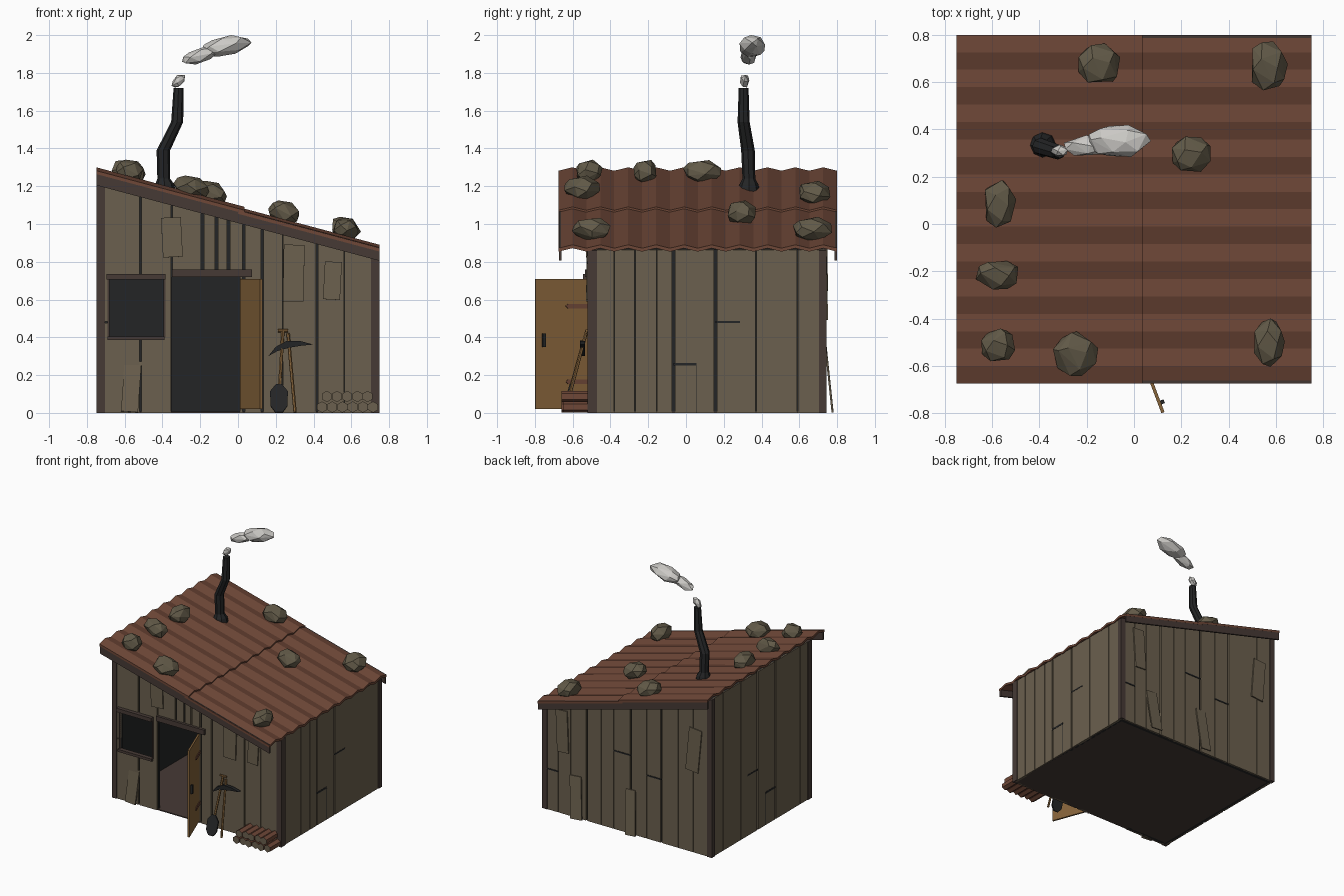
import bpy, bmesh, math, random
from mathutils import Matrix, Vector

cube = bpy.data.objects.get("Cube")
if cube:
    bpy.data.objects.remove(cube)


def material(name, code):
    chans = [int(code[i:i + 2], 16) / 255 for i in (0, 2, 4)]
    col = [c / 12.92 if c < 0.04 else ((c + 0.055) / 1.055) ** 2.4 for c in chans] + [1]
    m = bpy.data.materials.new(name)
    m.use_nodes = True
    m.diffuse_color = col
    m.node_tree.nodes["Principled BSDF"].inputs["Base Color"].default_value = col
    return m


WOOD = material("weathered wood", "6B604E")
TRIM = material("dark trim wood", "463A35")
RUST = material("rusty red", "6E4737")
BLACK = material("sooty black", "242526")
DOOR = material("golden wood", "85633A")
STONE = material("grey brown stone", "625A48")
SMOKE = material("pale smoke", "CBC9C5")


def finish(name, bm, *mats, rule=None):
    bmesh.ops.recalc_face_normals(bm, faces=bm.faces)
    if rule:
        for f in bm.faces:
            f.material_index = rule(f)
    me = bpy.data.meshes.new(name)
    bm.to_mesh(me)
    bm.free()
    for m in mats:
        me.materials.append(m)
    ob = bpy.data.objects.new(name, me)
    bpy.context.collection.objects.link(ob)
    return ob


def roof(x, drop=0.0):
    return 1.3 - 0.2667 * (x + 0.75) - drop


def eave(x):
    return roof(x, 0.04)


def add_box(bm, x0, x1, y0, y1, z0, z1, matrix=None):
    """Box whose bottom and top may be heights or functions of x."""
    level = lambda z, x: z(x) if callable(z) else z
    ring = [(x0, y0), (x1, y0), (x1, y1), (x0, y1)]
    low = [bm.verts.new((x, y, level(z0, x))) for x, y in ring]
    top = [bm.verts.new((x, y, level(z1, x))) for x, y in ring]
    bm.faces.new(low[::-1])
    bm.faces.new(top)
    for i in range(4):
        j = (i + 1) % 4
        bm.faces.new((low[i], low[j], top[j], top[i]))
    if matrix:
        bmesh.ops.transform(bm, matrix=matrix, verts=low + top)


def boxes(name, mat, *specs, matrix=None):
    bm = bmesh.new()
    for s in specs:
        add_box(bm, *s, matrix=matrix)
    return finish(name, bm, mat)


def add_rod(bm, a, b, r, sides=6):
    a, b = Vector(a), Vector(b)
    m = Matrix.Translation((a + b) / 2) @ (b - a).to_track_quat('Z', 'Y').to_matrix().to_4x4()
    bmesh.ops.create_cone(bm, cap_ends=True, segments=sides, radius1=r, radius2=r,
                          depth=(b - a).length, matrix=m)


def plate(name, mat, outline, depth, matrix):
    """Flat outline in x and z, thickened along y."""
    bm = bmesh.new()
    face = bm.faces.new([bm.verts.new((x, 0, z)) for x, z in outline])
    ext = bmesh.ops.extrude_face_region(bm, geom=[face])["geom"]
    bmesh.ops.translate(bm, vec=(0, depth, 0),
                        verts=[v for v in ext if isinstance(v, bmesh.types.BMVert)])
    bmesh.ops.transform(bm, matrix=matrix, verts=bm.verts)
    return finish(name, bm, mat)


def blob(name, mat, centre, size, tilt, count, seed):
    """Faceted lump: convex hull of jittered points on an ellipsoid."""
    rng = random.Random(seed)
    bm = bmesh.new()
    for i in range(count):
        u = 1 - 2 * (i + 0.5) / count
        a = i * 2.4 + rng.uniform(-0.35, 0.35)
        d = Vector((math.cos(a) * math.sqrt(1 - u * u), math.sin(a) * math.sqrt(1 - u * u), u))
        bm.verts.new([d[k] * size[k] * 1.06 for k in range(3)])
    bmesh.ops.convex_hull(bm, input=bm.verts)
    bmesh.ops.transform(bm, verts=bm.verts,
                        matrix=Matrix.Translation(centre) @ Matrix.Rotation(tilt, 4, 'Y'))
    return finish(name, bm, mat)


# Dark inner shell and floor, seen through openings and plank gaps
shell = [(-0.73, -0.68, 0, eave), (-0.68, -0.39, 0, 0.39), (-0.68, -0.39, 0.71, eave),
         (-0.39, -0.35, 0, eave), (-0.35, 0.01, 0.72, eave), (0.01, 0.73, 0, eave)]
boxes("inner_shell", BLACK, *[(a, b, -0.5, -0.48, c, d) for a, b, c, d in shell],
      (-0.73, 0.73, 0.7, 0.725, 0, eave), (-0.73, -0.71, -0.5, 0.72, 0, eave),
      (0.71, 0.73, -0.5, 0.72, 0, eave))
boxes("floor", TRIM, (-0.735, 0.735, -0.51, 0.73, 0, 0.008))

# Front planks around the door and window
front = [(-0.71, -0.68, 0, 0.475), (-0.71, -0.68, 0.485, eave), (-0.68, -0.522, 0, 0.39),
         (-0.68, -0.522, 0.71, eave), (-0.51, -0.39, 0, 0.39), (-0.51, -0.39, 0.71, eave),
         (-0.39, -0.356, 0, eave), (-0.346, -0.195, 0.72, eave), (-0.181, -0.121, 0.72, eave),
         (-0.107, -0.057, 0.72, eave), (-0.043, 0.01, 0.72, eave), (0.01, 0.023, 0, eave),
         (0.037, 0.123, 0, eave), (0.135, 0.236, 0, eave), (0.239, 0.414, 0, eave),
         (0.424, 0.56, 0, eave), (0.563, 0.71, 0, eave)]
boxes("front_planks", WOOD, *[(a, b, -0.515, -0.495, c, d) for a, b, c, d in front])


# Planks on the other walls, with a few wide gaps
def spans(breaks, wide):
    gap = [0.007 if i in wide else 0.002 for i in range(len(breaks))]
    return [(breaks[i] + gap[i], breaks[i + 1] - gap[i + 1]) for i in range(len(breaks) - 1)]


sides = [-0.5, -0.38, -0.27, -0.155, -0.066, 0.156, 0.37, 0.59, 0.73]
for name, s in (("left", 1), ("right", -1)):
    x0, x1 = sorted((s * 0.725, s * 0.742))
    boxes(name + "_planks", WOOD, *[(x0, x1, a, b, 0, eave) for a, b in spans(sides, (4, 5))])
    c0, c1 = sorted((s * 0.735, s * 0.744))
    boxes(name + "_board_cuts", BLACK, (c0, c1, -0.066, 0.055, 0.25, 0.264),
          (c0, c1, 0.156, 0.285, 0.476, 0.486), (c0, c1, 0.055, 0.058, 0, 0.25))
back = [-0.72, -0.58, -0.45, -0.3, -0.17, -0.03, 0.12, 0.23, 0.36, 0.5, 0.61, 0.72]
boxes("back_planks", WOOD, *[(a, b, 0.72, 0.738, 0, eave) for a, b in spans(back, (3, 5, 8))])
boxes("back_board_cuts", BLACK, (-0.3, -0.17, 0.73, 0.742, 0.5, 0.51),
      (-0.03, 0.12, 0.73, 0.742, 0.62, 0.63), (0.61, 0.71, 0.73, 0.742, 0.32, 0.33))

# Corner posts and roof edge boards
boxes("corner_posts", TRIM, *[(min(s * 0.705, s * 0.748), max(s * 0.705, s * 0.748), a, b, 0, eave)
                              for s in (-1, 1) for a, b in ((-0.522, -0.47), (0.705, 0.743))])
boxes("roof_edge_boards", TRIM, *[(-0.748, 0.748, a, a + 0.014, lambda x: roof(x, 0.095),
                                   lambda x: roof(x, 0.025)) for a in (-0.672, 0.785)])

# Crooked patch boards: x, z, width, height, roll, wall side
patches = [(-0.35, 0.93, 0.105, 0.21, -3, -1), (0.295, 0.74, 0.11, 0.3, 1, -1),
           (0.5, 0.7, 0.09, 0.2, 3, -1), (-0.565, 0.14, 0.09, 0.27, 4, -1),
           (0.57, 0.66, 0.1, 0.33, 3, 1), (0.44, 0.17, 0.1, 0.33, 5, 1),
           (-0.04, 0.18, 0.09, 0.35, 4, 1), (-0.59, 0.82, 0.11, 0.34, -5, 1)]
for i, (x, z, w, h, roll, s) in enumerate(patches):
    lean = s * (6 if z < 0.2 else 1)
    y = -0.522 if s < 0 else (0.758 if z < 0.2 else 0.744)
    m = (Matrix.Translation((x, y, z)) @ Matrix.Rotation(math.radians(lean), 4, 'X')
         @ Matrix.Rotation(math.radians(roll), 4, 'Y'))
    boxes(f"patch_board_{i + 1}", WOOD, (-w / 2, w / 2, -0.005, 0.005, -h / 2, h / 2), matrix=m)

# Window and door frames
boxes("window_frame", TRIM, (-0.695, -0.385, -0.545, -0.5, 0.705, 0.735),
      (-0.69, -0.388, -0.535, -0.5, 0.385, 0.405),
      (-0.69, -0.68, -0.52, -0.49, 0.4, 0.71), (-0.395, -0.385, -0.52, -0.49, 0.4, 0.71))
boxes("door_lintel", TRIM, (-0.35, 0.075, -0.535, -0.5, 0.72, 0.76))

# Open door with straps and handle
swing = Matrix.Translation((0.018, -0.52, 0)) @ Matrix.Rotation(math.radians(-69.4), 4, 'Z')
boxes("door", DOOR, (0, 0.297, -0.007, 0.007, 0.02, 0.71), matrix=swing)
boxes("door_handle", BLACK, (0.245, 0.262, 0.007, 0.022, 0.35, 0.42), matrix=swing)
for i, z in enumerate((0.165, 0.565)):
    strap = [(0, z - 0.012), (0.115, z - 0.012), (0.13, z), (0.115, z + 0.012), (0, z + 0.012)]
    plate(f"door_strap_{i + 1}", RUST, strap, 0.007, swing @ Matrix.Translation((0, 0.006, 0)))


# Two overlapping corrugated roof sheets
def roof_sheet(name, x0, x1, drop):
    bm = bmesh.new()
    n, y0, y1 = 20, -0.675, 0.8
    line = [(y0 + (y1 - y0) * i / n, 0 if i % 2 else -0.018) for i in range(n + 1)]
    ring = line + [(y, z - 0.018) for y, z in reversed(line)]
    a, b = [[bm.verts.new((x, y, roof(x, drop) + z)) for y, z in ring] for x in (x0, x1)]
    for i in range(len(ring)):
        j = (i + 1) % len(ring)
        bm.faces.new((a[i], a[j], b[j], b[i]))
    for ends in (a, b):
        for i in range(n):
            bm.faces.new((ends[i], ends[i + 1], ends[-2 - i], ends[-1 - i]))
    finish(name, bm, RUST)


roof_sheet("upper_roof_sheet", -0.75, 0.035, 0)
roof_sheet("lower_roof_sheet", 0, 0.75, 0.01)

# Stones weighing down the roof: x, y, width, depth
stones = [(-0.147, 0.675, 0.18, 0.18), (0.565, 0.67, 0.165, 0.21), (0.243, 0.295, 0.17, 0.16),
          (-0.57, 0.085, 0.14, 0.2), (-0.575, -0.215, 0.19, 0.125), (-0.575, -0.515, 0.145, 0.145),
          (-0.247, -0.55, 0.19, 0.185), (0.57, -0.5, 0.13, 0.2)]
for i, (x, y, w, d) in enumerate(stones):
    blob(f"roof_stone_{i + 1}", STONE, (x, y, roof(x) + 0.025), (w / 2, d / 2, 0.062), 0.26, 19, i)

# Crooked stovepipe
bm = bmesh.new()
pipe = [(-0.388, 0.333, 1.16, 0.062), (-0.388, 0.333, 1.21, 0.05), (-0.393, 0.333, 1.24, 0.034),
        (-0.395, 0.328, 1.39, 0.036), (-0.322, 0.305, 1.54, 0.032), (-0.315, 0.305, 1.72, 0.026)]
rings = [[bm.verts.new((x + r * math.cos(k * math.pi / 4), y + r * math.sin(k * math.pi / 4), z))
          for k in range(8)] for x, y, z, r in pipe]
for p, q in zip(rings, rings[1:]):
    for k in range(8):
        bm.faces.new((p[k], p[k - 7], q[k - 7], q[k]))
bm.faces.new(rings[0])
bm.faces.new(rings[-1])
finish("stovepipe", bm, BLACK)

# Smoke puffs
blob("smoke_small", SMOKE, (-0.315, 0.31, 1.758), (0.046, 0.024, 0.026), -0.85, 14, 3)
blob("smoke_middle", SMOKE, (-0.205, 0.33, 1.89), (0.095, 0.045, 0.038), -0.3, 18, 5)
blob("smoke_large", SMOKE, (-0.065, 0.35, 1.942), (0.133, 0.068, 0.05), -0.22, 22, 8)

# Stacked firewood: bark sides, pale cut ends
bm = bmesh.new()
for row, count in enumerate((6, 5)):
    for i in range(count):
        x, z = 0.445 + 0.054 * i + 0.025 * row, 0.031 + 0.056 * row
        add_rod(bm, (x, -0.66 + 0.008 * (i % 2), z), (x, -0.505, z), 0.03)
finish("firewood", bm, RUST, WOOD, rule=lambda f: int(abs(f.normal.y) > 0.9))

# Shovel
bm = bmesh.new()
add_rod(bm, (0.218, -0.62, 0.1), (0.238, -0.525, 0.435), 0.009)
add_rod(bm, (0.212, -0.525, 0.435), (0.266, -0.525, 0.435), 0.009)
finish("shovel_handle", bm, DOOR)
blade = [(-0.047, 0.12), (-0.045, 0.04), (-0.02, 0.005), (0.02, 0.005), (0.045, 0.04),
         (0.047, 0.12), (0.015, 0.16), (-0.015, 0.16)]
plate("shovel_blade", BLACK, blade, 0.012, Matrix.Translation((0.217, -0.66, 0))
      @ Matrix.Rotation(math.radians(-16), 4, 'X'))

# Pickaxe
bm = bmesh.new()
add_rod(bm, (0.302, -0.64, 0.004), (0.265, -0.53, 0.42), 0.009)
finish("pickaxe_handle", bm, DOOR)
head = [(0.16, 0.3), (0.2, 0.35), (0.26, 0.382), (0.33, 0.38), (0.4, 0.362), (0.33, 0.355),
        (0.27, 0.345), (0.21, 0.328)]
plate("pickaxe_head", BLACK, head, 0.026, Matrix.Translation((0, -0.56, 0)))
